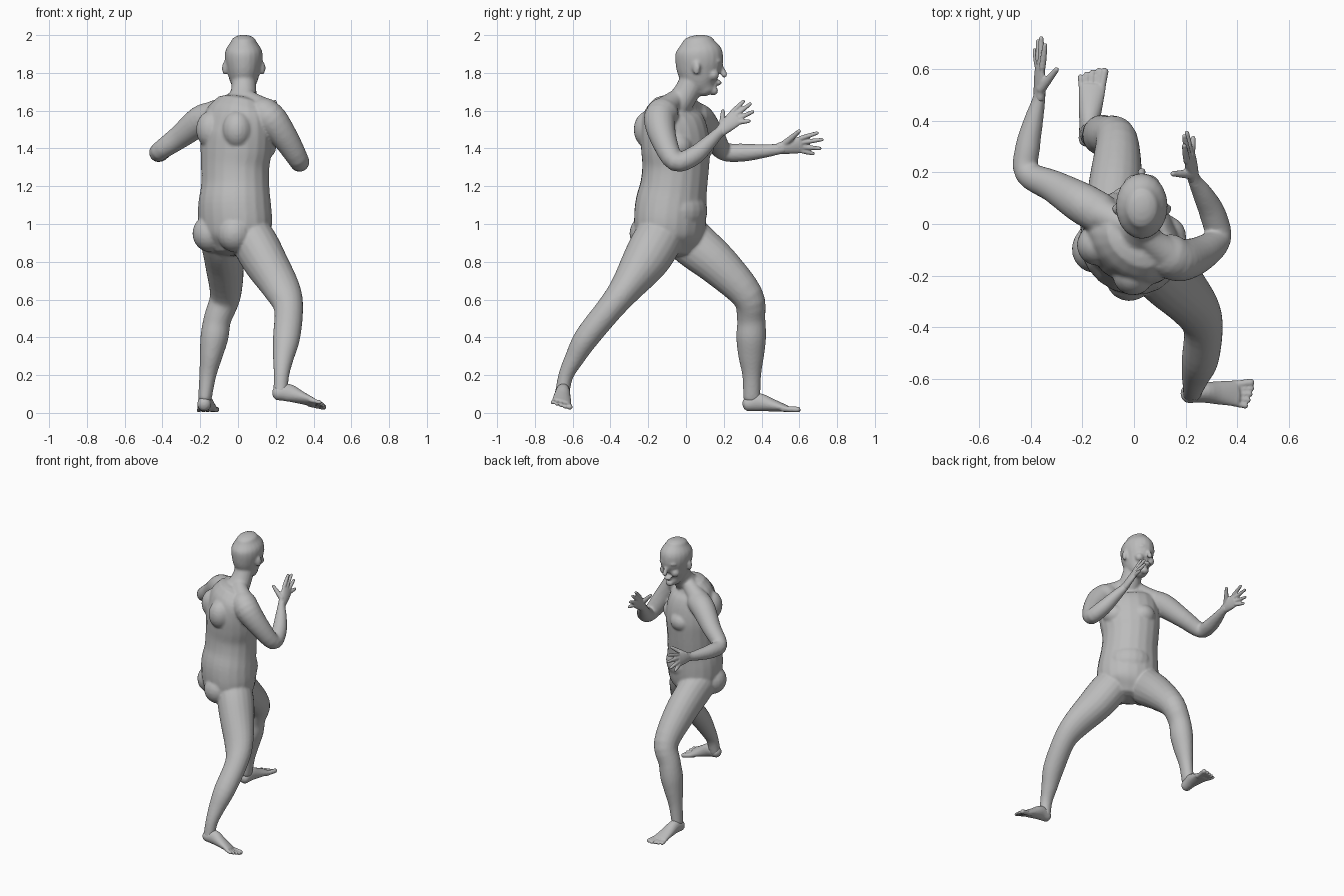
import bpy, bmesh, math
from mathutils import Vector, Matrix

cube = bpy.data.objects.get("Cube")
if cube:
    bpy.data.objects.remove(cube)

skin = bpy.data.materials.new("grey_skin")
skin.use_nodes = True
COLOR = (0.5, 0.5, 0.5, 1)
skin.diffuse_color = COLOR
skin.node_tree.nodes["Principled BSDF"].inputs["Base Color"].default_value = COLOR

SIDE = Vector((0.77, -0.64, 0))    # across the twisted torso
FRONT = Vector((0.64, 0.77, 0))    # where the chest faces
X, Y, Z = Vector((1, 0, 0)), Vector((0, 1, 0)), Vector((0, 0, 1))


def spline(a, b, c, d, t):
    return 0.5 * (2 * b + (c - a) * t + (2 * a - 5 * b + 4 * c - d) * t * t
                  + (3 * b - a - 3 * c + d) * t ** 3)


def tube(bm, points, side=X, cap=None, steps=4, sides=20):
    """Closed rounded tube through (x, y, z, half width[, half depth])."""
    keys = [Vector((*p[:4], p[-1])) for p in points]
    keys = [2 * keys[0] - keys[1]] + keys + [2 * keys[-1] - keys[-2]]
    path = [spline(*keys[i:i + 4], s / steps)
            for i in range(len(keys) - 3) for s in range(steps)] + [keys[-2]]
    centers = [Vector(p[:3]) for p in path]
    last = len(path) - 1
    rows = []
    for i, p in enumerate(path):
        tan = (centers[min(i + 1, last)] - centers[max(i - 1, 0)]).normalized()
        u = (side - tan * side.dot(tan)).normalized()
        rows.append((centers[i], u, tan.cross(u), p[3], p[4], tan))

    def rounded(row, sign):
        c, u, v, a, b, tan = row
        length = cap or min(a, b) * 0.8
        return [(c + tan * sign * length * math.sin(t), u, v,
                 a * math.cos(t), b * math.cos(t), tan) for t in (0.5, 1.0, 1.4)]

    rows = rounded(rows[0], -1)[::-1] + rows + rounded(rows[-1], 1)
    rings = []
    for c, u, v, a, b, tan in rows:
        rings.append([bm.verts.new(c + u * a * math.cos(k * math.tau / sides)
                                   + v * b * math.sin(k * math.tau / sides))
                      for k in range(sides)])
    for lo, hi in zip(rings, rings[1:]):
        for k in range(sides):
            n = (k + 1) % sides
            bm.faces.new((lo[k], lo[n], hi[n], hi[k]))
    bm.faces.new(rings[0][::-1])
    bm.faces.new(rings[-1])


def blob(bm, center, radii, axes=(X, Y, Z)):
    """Ellipsoid with its own axes."""
    turn = Matrix(axes).transposed().to_4x4()
    bmesh.ops.create_uvsphere(bm, u_segments=20, v_segments=12, radius=1,
                              matrix=Matrix.Translation(center) @ turn @ Matrix.Diagonal((*radii, 1)))


def finish(bm, name, voxel, smooth):
    """Fuse the overlapping volumes into one smooth skin."""
    bmesh.ops.recalc_face_normals(bm, faces=bm.faces)
    mesh = bpy.data.meshes.new(name)
    bm.to_mesh(mesh)
    bm.free()
    mesh.materials.append(skin)
    obj = bpy.data.objects.new(name, mesh)
    bpy.context.collection.objects.link(obj)
    fuse = obj.modifiers.new("fuse", 'REMESH')
    fuse.mode = 'VOXEL'
    fuse.voxel_size = voxel
    fuse.use_smooth_shade = True
    soft = obj.modifiers.new("soften", 'SMOOTH')
    soft.factor = 0.5
    soft.iterations = smooth
    return obj


# Torso
body = bmesh.new()
tube(body, [(-.02, -.09, .87, .13, .12), (-.02, -.085, .93, .19, .165),
            (-.015, -.085, 1.0, .205, .18), (-.018, -.08, 1.1, .2, .183),
            (-.015, -.065, 1.2, .187, .172), (-.015, -.055, 1.3, .188, .17),
            (-.01, -.055, 1.4, .2, .172), (-.01, -.065, 1.5, .2, .162),
            (-.01, -.075, 1.58, .185, .13), (0, -.07, 1.64, .14, .095)], SIDE, cap=.04)
spine = Vector((-.015, -.07, 0))
for s in (-1, 1):
    across = SIDE * s
    blob(body, spine + FRONT * .1 + across * .09 + Z * 1.41, (.085, .085, .075), (SIDE, FRONT, Z))   # chest
    blob(body, spine - FRONT * .1 + across * .085 + Z * .95, (.095, .1, .1), (SIDE, FRONT, Z))     # buttock
    blob(body, spine - FRONT * .09 + across * .09 + Z * 1.5, (.08, .08, .1), (SIDE, FRONT, Z))     # shoulder blade
blob(body, spine + FRONT * .07 + Z * 1.07, (.15, .115, .12), (SIDE, FRONT, Z))                      # belly

# Neck and shoulder slopes
tube(body, [(.03, .05, 1.79, .065, .07), (.03, .005, 1.7, .068, .068), (.015, -.05, 1.62, .09, .075)])
tube(body, [(.02, -.02, 1.68, .045), (-.06, .01, 1.625, .055), (-.15, .05, 1.575, .07)], FRONT)
tube(body, [(.03, -.03, 1.68, .045), (.08, -.08, 1.64, .055), (.15, -.13, 1.59, .075)], FRONT)

# Arms
tube(body, [(-.13, .04, 1.57, .08), (-.2, .08, 1.545, .08), (-.31, .145, 1.46, .063),
            (-.415, .2, 1.385, .05), (-.412, .3, 1.378, .048), (-.39, .4, 1.385, .038),
            (-.37, .48, 1.395, .026, .03), (-.365, .52, 1.405, .022, .03)])
tube(body, [(.13, -.12, 1.59, .085), (.18, -.14, 1.55, .084), (.26, -.115, 1.44, .068),
            (.325, -.055, 1.33, .053), (.305, .04, 1.36, .051), (.265, .12, 1.43, .039),
            (.235, .17, 1.48, .026, .03), (.225, .2, 1.505, .022, .03)])

# Legs
tube(body, [(-.1, -.02, .95, .11, .125), (-.085, .05, .885, .108, .125), (-.07, .18, .775, .102, .11),
            (-.067, .325, .62, .082, .085), (-.108, .345, .5, .073, .075), (-.125, .345, .4, .074, .079),
            (-.143, .345, .3, .06, .068), (-.16, .348, .2, .045, .05), (-.175, .348, .08, .036, .045)])
tube(body, [(.06, -.13, .95, .115, .125), (.1, -.17, .88, .12, .13), (.15, -.225, .79, .115, .12),
            (.235, -.325, .65, .097, .085), (.268, -.405, .55, .077, .072), (.257, -.525, .4, .072, .066),
            (.24, -.59, .29, .055, .052), (.23, -.635, .2, .041, .04), (.225, -.655, .11, .038, .038)])

# Head and face
tube(body, [(.03, .105, 1.715, .05, .052), (.03, .085, 1.755, .072, .09), (.03, .072, 1.81, .088, .118),
            (.03, .07, 1.87, .1, .127), (.03, .068, 1.92, .096, .121), (.03, .064, 1.965, .068, .086)], cap=.036)
blob(body, (.03, .145, 1.705), (.03, .026, .024))                 # chin
blob(body, (.03, .172, 1.748), (.028, .017, .015))                # lips
tube(body, [(.03, .186, 1.835, .011), (.03, .198, 1.808, .014), (.03, .203, 1.788, .017)])
blob(body, (.03, .168, 1.862), (.068, .028, .014))                # brow
for s in (-1, 1):
    blob(body, (.03 + s * .045, .145, 1.79), (.03, .03, .03))     # cheekbone
    blob(body, (.03 + s * .1, .055, 1.825), (.014, .022, .036),
         (Vector((.9, -.43 * s, 0)), Vector((.43 * s, .9, 0)), Z))  # ear
finish(body, "body", .0085, 4)


def hand(name, wrist, knuckle, tips, thumb, side):
    bm = bmesh.new()
    wrist, knuckle, thumb = Vector(wrist), Vector(knuckle), Vector(thumb)
    side = side.normalized()
    middle = wrist.lerp(knuckle, .55)
    tube(bm, [(*wrist, .03, .022), (*middle, .041, .021), (*knuckle, .046, .015)], side)
    for tip, offset in zip(tips, (.035, .012, -.012, -.034)):
        root, tip = knuckle + side * offset, Vector(tip)
        tube(bm, [(*root, .0135), (*root.lerp(tip, .5), .0125), (*tip, .0095)], side, sides=10)
    root = wrist.lerp(knuckle, .3) + side * .02
    tube(bm, [(*root, .02), (*root.lerp(thumb, .55), .015), (*thumb, .0105)], Y + X, sides=10)
    finish(bm, name, .005, 2)


hand("front_hand", (-.367, .49, 1.4), (-.365, .61, 1.42),
     [(-.345, .695, 1.482), (-.36, .722, 1.447), (-.372, .71, 1.4), (-.385, .675, 1.372)],
     (-.3, .6, 1.492), Vector((.25, -.1, .95)))
hand("rear_hand", (.23, .18, 1.488), (.215, .265, 1.565),
     [(.195, .305, 1.65), (.195, .342, 1.637), (.205, .355, 1.595), (.23, .335, 1.545)],
     (.15, .195, 1.598), Vector((-.3, -.6, .75)))


def foot(name, heel, toe, side):
    """Heel and toe are points on the sole; side points to the big toe."""
    bm = bmesh.new()
    heel, toe = Vector(heel), Vector(toe)
    run = toe - heel
    side = (side - run * side.dot(run) / run.length_squared).normalized()
    up = side.cross(run).normalized()
    if up.z < 0:
        up = -up
    shape = [(.13, .04, .036, .038), (.3, .052, .038, .048), (.52, .037, .046, .034), (.76, .02, .053, .018)]
    tube(bm, [(*(heel + run * t + up * h), w, d) for t, h, w, d in shape], side)
    for i, reach in enumerate((.96, .965, .94, .91, .87)):
        r = .0155 if i == 0 else .011
        offset = side * (.038 - i * .0205)
        start = heel + run * .7 + offset * .9 + up * .018
        tip = heel + run * reach + offset * 1.12 + up * r
        tube(bm, [(*start, r), (*tip, r)], side, sides=10)
    finish(bm, name, .005, 2)


foot("front_foot", (-.183, .285, .006), (-.155, .61, .002), X)
foot("rear_foot", (.165, -.672, .072), (.468, -.66, .026), Vector((0, .95, -.28)))
